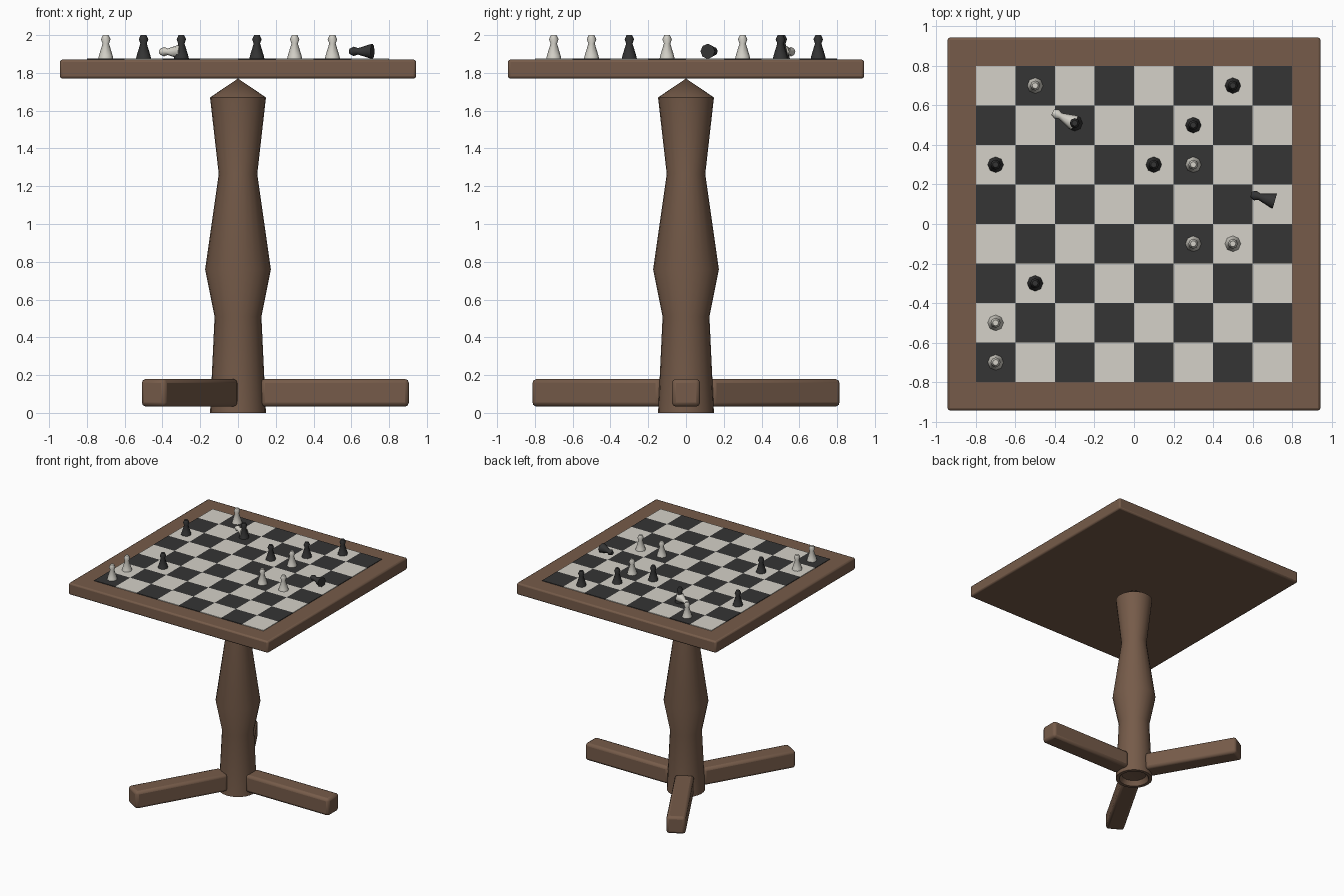
import bpy, bmesh, math
from mathutils import Vector, Matrix

if "Cube" in bpy.data.objects:
    bpy.data.objects.remove(bpy.data.objects["Cube"])


def material(name, rgb):
    m = bpy.data.materials.new(name)
    m.diffuse_color = (*rgb, 1)
    m.use_nodes = True
    m.node_tree.nodes["Principled BSDF"].inputs["Base Color"].default_value = m.diffuse_color
    return m


WOOD = material("wood", (0.18, 0.105, 0.067))
DARK = material("dark", (0.035, 0.035, 0.035))
LIGHT = material("light", (0.66, 0.64, 0.58))


def finish(bm, name, mats, smooth_angle=None, bevel=0, segments=2):
    bmesh.ops.recalc_face_normals(bm, faces=bm.faces)
    me = bpy.data.meshes.new(name)
    bm.to_mesh(me)
    bm.free()
    for m in mats:
        me.materials.append(m)
    ob = bpy.data.objects.new(name, me)
    bpy.context.collection.objects.link(ob)
    if bevel:
        mod = ob.modifiers.new("Bevel", 'BEVEL')
        mod.width, mod.segments = bevel, segments
    if smooth_angle:
        bpy.ops.object.select_all(action='DESELECT')
        ob.select_set(True)
        bpy.context.view_layer.objects.active = ob
        bpy.ops.object.shade_smooth_by_angle(angle=math.radians(smooth_angle))
    return ob


def add_box(bm, lo, hi, mat=0):
    lo, hi = Vector(lo), Vector(hi)
    mtx = Matrix.Translation((lo + hi) / 2) @ Matrix.Diagonal((*(hi - lo), 1))
    verts = bmesh.ops.create_cube(bm, size=1, matrix=mtx)["verts"]
    for f in {f for v in verts for f in v.link_faces}:
        f.material_index = mat


def lathe(profile, sides):
    """Spin (radius, height) points around z; radius 0 makes a tip."""
    bm = bmesh.new()
    vs = [bm.verts.new((r, 0, z)) for r, z in profile]
    es = [bm.edges.new(p) for p in zip(vs, vs[1:])]
    bmesh.ops.spin(bm, geom=vs + es, cent=(0, 0, 0), axis=(0, 0, 1),
                   angle=2 * math.pi, steps=sides)
    bmesh.ops.remove_doubles(bm, verts=bm.verts, dist=1e-4)
    return bm


# Tabletop
bm = bmesh.new()
add_box(bm, (-0.943, -0.943, 1.77), (0.943, 0.943, 1.87))
finish(bm, "tabletop", [WOOD], 40, bevel=0.013)

# Checkered board, slightly raised tiles
bm = bmesh.new()
for i in range(8):
    for j in range(8):
        x, y = -0.8 + 0.2 * i, -0.8 + 0.2 * j
        add_box(bm, (x, y, 1.865), (x + 0.2, y + 0.2, 1.875), (i + j) % 2)
finish(bm, "board_squares", [DARK, LIGHT])

# Turned pedestal with pointed top and recessed underside
finish(lathe([(0, 0.05), (0.10, 0.04), (0.12, 0), (0.148, 0), (0.124, 0.51),
              (0.174, 0.76), (0.102, 1.265), (0.148, 1.67), (0, 1.77)], 24),
       "pedestal", [WOOD], 40)

# Three feet
for k in range(3):
    bm = bmesh.new()
    add_box(bm, (0.12, -0.075, 0.033), (0.905, 0.075, 0.18))
    foot = finish(bm, f"foot_{k + 1}", [WOOD], 50, bevel=0.022)
    foot.rotation_euler.z = k * 2 * math.pi / 3

# Playing pieces
PIECE = [(0, 0), (0.040, 0), (0.036, 0.018), (0.017, 0.08),
         (0.025, 0.103), (0.015, 0.125), (0, 0.125)]


def piece(name, mat, loc, direction=None):
    ob = finish(lathe(PIECE, 8), name, [mat], 50)
    ob.location = loc
    if direction:
        ob.rotation_euler = Vector(direction).to_track_quat('Z', 'Y').to_euler()


light_at = [(-0.5, 0.7), (0.3, 0.3), (0.3, -0.1), (0.5, -0.1),
            (-0.7, -0.5), (-0.7, -0.7)]
dark_at = [(0.5, 0.7), (0.3, 0.5), (-0.7, 0.3), (0.1, 0.3),
           (-0.5, -0.3), (-0.3, 0.51)]
for label, mat, spots in (("light", LIGHT, light_at), ("dark", DARK, dark_at)):
    for n, (x, y) in enumerate(spots):
        piece(f"{label}_pawn_{n + 1}", mat, (x, y, 1.875))

# Two pieces lying on their sides
piece("light_pawn_fallen", LIGHT, (-0.30, 0.51, 1.912), (-0.11, 0.055, 0))
piece("dark_pawn_fallen", DARK, (0.712, 0.115, 1.914), (-0.12, 0.035, 0))
